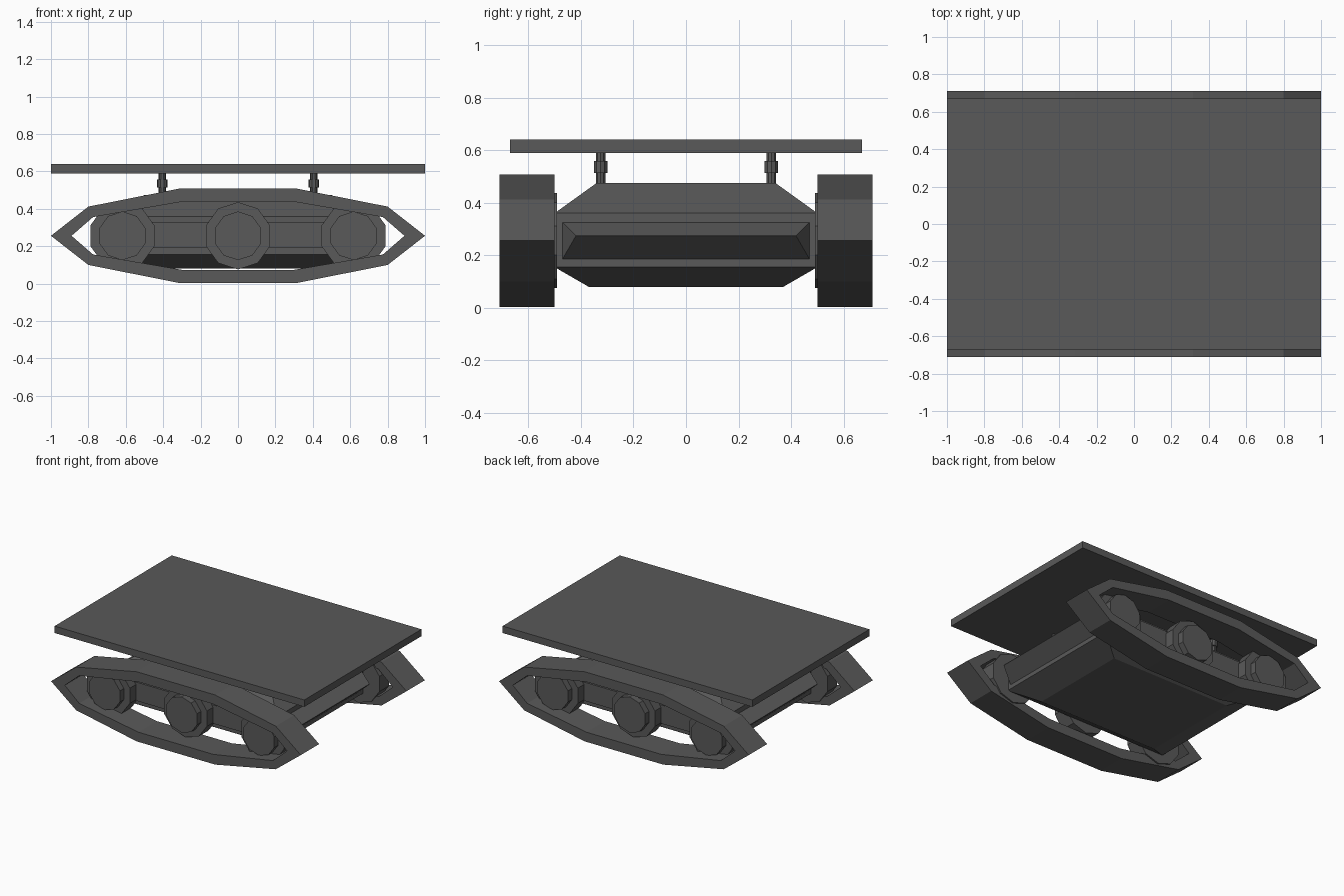
import bpy, bmesh, math
from mathutils import Matrix, Vector

cube = bpy.data.objects.get("Cube")
if cube:
    bpy.data.objects.remove(cube, do_unlink=True)

GREY = (0.1, 0.1, 0.1, 1)
metal = bpy.data.materials.new("dark_grey_metal")
metal.diffuse_color = GREY
metal.use_nodes = True
metal.node_tree.nodes["Principled BSDF"].inputs["Base Color"].default_value = GREY


def finish(name, bm):
    bmesh.ops.recalc_face_normals(bm, faces=bm.faces)
    mesh = bpy.data.meshes.new(name)
    bm.to_mesh(mesh)
    bm.free()
    mesh.materials.append(metal)
    obj = bpy.data.objects.new(name, mesh)
    bpy.context.collection.objects.link(obj)
    return obj


def loft(name, rings, closed=False):
    """Bridge equal-sized rings of points; cap the ends or join last to first."""
    bm = bmesh.new()
    loops = [[bm.verts.new(p) for p in ring] for ring in rings]
    pairs = list(zip(loops, loops[1:]))
    if closed:
        pairs.append((loops[-1], loops[0]))
    else:
        bm.faces.new(loops[0])
        bm.faces.new(loops[-1])
    for a, b in pairs:
        for i in range(len(a)):
            j = (i + 1) % len(a)
            bm.faces.new((a[i], a[j], b[j], b[i]))
    return finish(name, bm)


def rect(x, y, z):
    return [(-x, -y, z), (x, -y, z), (x, y, z), (-x, y, z)]


def end_rect(x, y, z0, z1):
    return [(x, -y, z0), (x, y, z0), (x, y, z1), (x, -y, z1)]


def box(name, size, centre):
    bm = bmesh.new()
    bmesh.ops.create_cube(bm, size=1)
    bmesh.ops.scale(bm, vec=size, verts=bm.verts)
    bmesh.ops.translate(bm, vec=centre, verts=bm.verts)
    return finish(name, bm)


def turned(name, profile, sides, matrix):
    """Stack of polygon rings (radius, height) along local z."""
    rings = []
    for r, h in profile:
        angles = [math.tau * i / sides for i in range(sides)]
        rings.append([matrix @ Vector((r * math.cos(a), r * math.sin(a), h)) for a in angles])
    return loft(name, rings)


def track_outline(tip, shoulder_x, shoulder_z, flat_x, flat_z, y):
    """Pointed track silhouette, symmetric about the axle height."""
    half = [(tip, 0), (shoulder_x, shoulder_z), (flat_x, flat_z),
            (-flat_x, flat_z), (-shoulder_x, shoulder_z)]
    pts = half + [(-x, -z) for x, z in half]
    return [(x, y, AXLE + z) for x, z in pts]


AXLE = 0.256

# Hull: faceted tub, narrow at the top and bottom
loft("hull", [rect(0.48, 0.37, 0.08), rect(0.66, 0.5, 0.155),
              rect(0.66, 0.5, 0.36), rect(0.5, 0.34, 0.475)])

# Protruding wedge on each end of the hull
for s, label in ((1, "left"), (-1, "right")):
    loft(label + "_end_wedge", [end_rect(s * 0.66, 0.47, 0.185, 0.325),
                                end_rect(s * 0.76, 0.42, 0.272, 0.276)])

for s, label in ((-1, "front"), (1, "back")):
    # Track band: pointed loop, open in the middle
    outer = (1.0, 0.8, 0.156, 0.315, 0.252)
    inner = (0.89, 0.775, 0.1, 0.3, 0.182)
    loft(label + "_track", [track_outline(*outer, s * 0.5), track_outline(*outer, s * 0.71),
                            track_outline(*inner, s * 0.71), track_outline(*inner, s * 0.5)],
         closed=True)
    # Side rail behind the wheels
    box(label + "_side_rail", (1.24, 0.04, 0.135), (0, s * 0.51, 0.262))
    # Ten-sided wheels with raised hubs
    for x, place in ((-0.618, "right"), (0, "middle"), (0.618, "left")):
        m = Matrix.Translation((x, 0, AXLE)) @ Matrix.Rotation(-s * math.pi / 2, 4, "X")
        m = m @ Matrix.Rotation(math.pi / 2, 4, "Z")
        turned(f"{label}_{place}_wheel",
               [(0.18, 0.49), (0.18, 0.6), (0.13, 0.6), (0.13, 0.645)], 10, m)
    # Struts with thicker collars carrying the deck
    for x, place in ((-0.405, "right"), (0.405, "left")):
        turned(f"{label}_{place}_strut",
               [(0.019, 0.46), (0.019, 0.513), (0.027, 0.513), (0.027, 0.558),
                (0.019, 0.558), (0.019, 0.6)], 10, Matrix.Translation((x, s * 0.325, 0)))

# Flat deck
box("deck", (2.0, 1.34, 0.05), (0, 0, 0.615))
